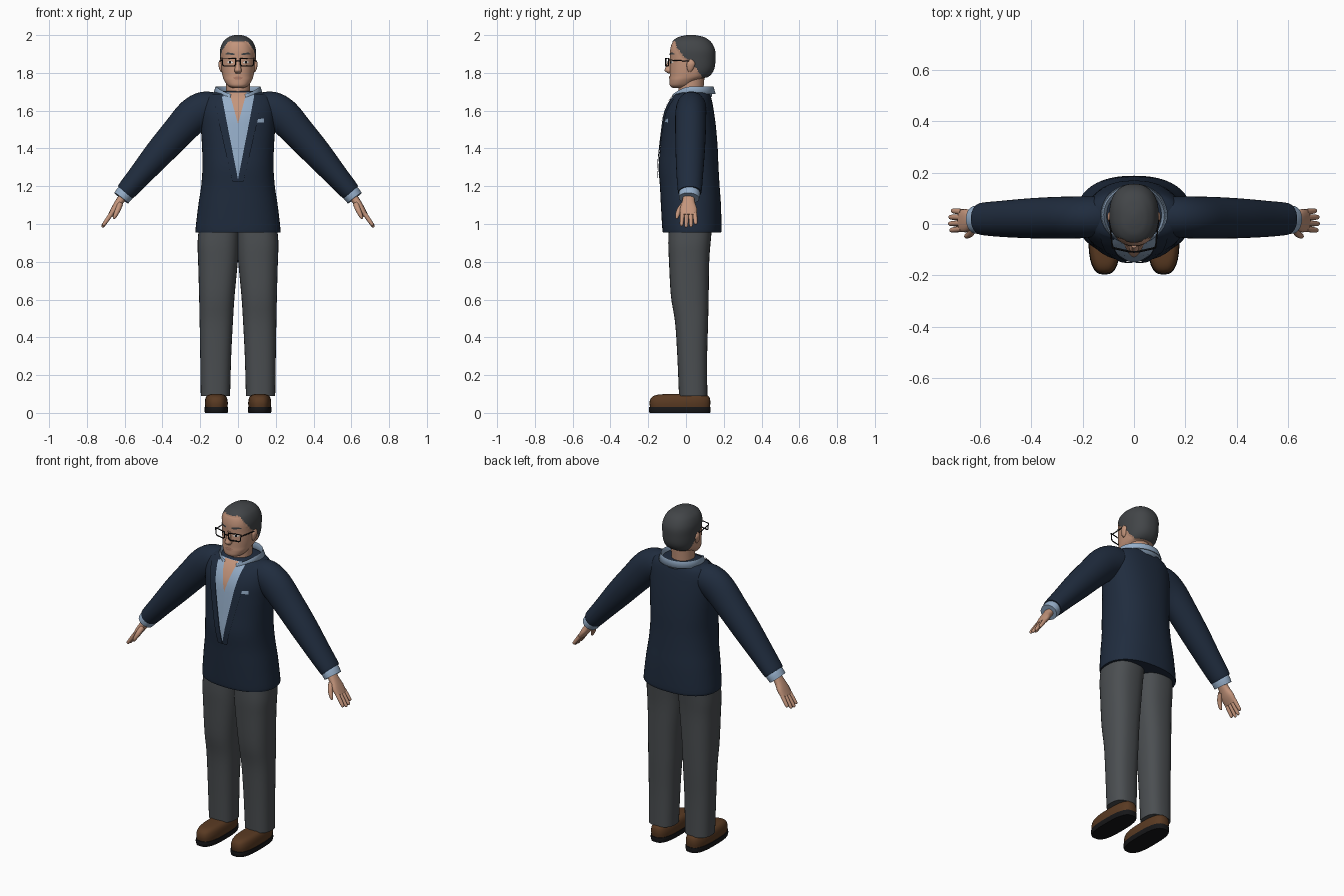
import bpy, bmesh, math
from mathutils import Vector
from mathutils.bvhtree import BVHTree

if "Cube" in bpy.data.objects:
    bpy.data.objects.remove(bpy.data.objects["Cube"])


def material(name, *rgb):
    mat = bpy.data.materials.new(name)
    mat.use_nodes = True
    mat.diffuse_color = (*rgb, 1)
    mat.node_tree.nodes["Principled BSDF"].inputs["Base Color"].default_value = (*rgb, 1)
    return mat


NAVY = material("navy wool", .014, .025, .048)
SHIRT = material("light blue cotton", .3, .42, .58)
GREY = material("grey trouser cloth", .07, .077, .083)
SKIN = material("skin", .55, .3, .2)
LIP = material("lip", .4, .19, .13)
HAIR = material("dark grey hair", .055, .06, .065)
BROWN = material("brown leather", .1, .042, .016)
BLACK = material("black", .008, .008, .009)
WHITE = material("eye white", .75, .75, .72)


def finish(name, bm, mat, angle=50):
    bmesh.ops.remove_doubles(bm, verts=bm.verts, dist=.0001)
    bmesh.ops.recalc_face_normals(bm, faces=bm.faces)
    mesh = bpy.data.meshes.new(name)
    bm.to_mesh(mesh)
    bm.free()
    mesh.materials.append(mat)
    mesh.shade_smooth()
    mesh.set_sharp_from_angle(angle=math.radians(angle))
    obj = bpy.data.objects.new(name, mesh)
    bpy.context.collection.objects.link(obj)
    return obj


def spline(keys, steps):
    """Smooth curve through keys of any width."""
    keys = [Vector(k) for k in keys]
    out = []
    for i in range(len(keys) - 1):
        b, c = keys[i], keys[i + 1]
        a, d = keys[max(i - 1, 0)], keys[min(i + 2, len(keys) - 1)]
        for s in range(steps):
            t = s / steps
            out.append(b + (c - a) * (t / 2) + (a * 2 - b * 5 + c * 4 - d) * (t * t / 2)
                       + (b * 3 - a - c * 3 + d) * (t ** 3 / 2))
    return out + [keys[-1]]


def loft(name, keys, mat, upright=False, power=2, sides=32, steps=4, side=1):
    """Skin rounded rings; each key is x, y, z, radius across, radius in depth."""
    rows = spline(keys, steps)
    centres = [Vector(r[:3]) for r in rows]
    bm = bmesh.new()
    rings = []
    for i, row in enumerate(rows):
        t = centres[min(i + 1, len(rows) - 1)] - centres[max(i - 1, 0)]
        t = Vector((0, 0, 1)) if upright else t.normalized()
        v = (Vector((0, 1, 0)) - t * t.y).normalized()
        u = v.cross(t)
        ring = []
        for k in range(sides):
            a = math.tau * k / sides
            c, s = math.cos(a), math.sin(a)
            p = centres[i] + u * (row[3] * math.copysign(abs(c) ** (2 / power), c)) \
                + v * (row[4] * math.copysign(abs(s) ** (2 / power), s))
            ring.append(bm.verts.new((p.x * side, p.y, p.z)))
        rings.append(ring)
    for lo, hi in zip(rings, rings[1:]):
        for k in range(sides):
            n = (k + 1) % sides
            bm.faces.new((lo[k], lo[n], hi[n], hi[k]))
    bm.faces.new(rings[0])
    bm.faces.new(rings[-1])
    return finish(name, bm, mat)


def extents(keys):
    """Turn z, x min, x max, y min, y max into ring keys."""
    return [((a + b) / 2, (c + d) / 2, z, (b - a) / 2, (d - c) / 2) for z, a, b, c, d in keys]


def patch(name, corners, target, mat, lift=.004, n=14, side=1):
    """Thin panel laid on the front of a target; corners are x, z pairs."""
    tree = BVHTree.FromPolygons([v.co for v in target.data.vertices],
                                [p.vertices for p in target.data.polygons])
    a, b, c, d = [Vector((x * side, z)) for x, z in corners]
    bm = bmesh.new()
    grid = []
    for i in range(n + 1):
        row = []
        for j in range(n + 1):
            p = a.lerp(b, i / n).lerp(d.lerp(c, i / n), j / n)
            hit = tree.ray_cast(Vector((p.x, -1, p.y)), Vector((0, 1, 0)))[0]
            y = hit.y if hit else 0
            row.append(bm.verts.new((p.x, y - lift, p.y)))
        grid.append(row)
    for i in range(n):
        for j in range(n):
            bm.faces.new((grid[i][j], grid[i + 1][j], grid[i + 1][j + 1], grid[i][j + 1]))
    obj = finish(name, bm, mat)
    if sum(p.normal.y for p in obj.data.polygons) > 0:
        obj.data.flip_normals()
    return obj


def wire(name, points, mat, radius, closed=False):
    curve = bpy.data.curves.new(name, "CURVE")
    curve.dimensions = "3D"
    curve.bevel_depth = radius
    curve.bevel_resolution = 1
    line = curve.splines.new("POLY")
    line.points.add(len(points) - 1)
    for p, co in zip(line.points, points):
        p.co = (*co, 1)
    line.use_cyclic_u = closed
    curve.materials.append(mat)
    bpy.context.collection.objects.link(bpy.data.objects.new(name, curve))


# Jacket body
torso = [(.955, .22, -.12, .182), (.97, .225, -.125, .188), (1.1, .21, -.133, .185),
         (1.2, .195, -.138, .178), (1.3, .188, -.145, .172), (1.4, .19, -.137, .168),
         (1.5, .196, -.127, .16), (1.58, .2, -.116, .15), (1.64, .195, -.092, .14),
         (1.68, .17, -.066, .13), (1.7, .12, -.045, .12), (1.705, .08, -.03, .1)]
jacket = loft("jacket_body", extents([(z, -w, w, f, b) for z, w, f, b in torso]),
              NAVY, True, 2.3, 48)

# Shirt front, open neck, lapels and pocket square
patch("shirt_front", [(-.09, 1.695), (.09, 1.695), (0, 1.235), (0, 1.235)], jacket, SHIRT)
patch("open_neck", [(-.045, 1.695), (.045, 1.695), (0, 1.53), (0, 1.53)], jacket, SKIN, .007)
patch("pocket_square", [(.1, 1.556), (.137, 1.558), (.137, 1.538), (.1, 1.538)], jacket, SHIRT)

# Collar: flared band that dips and parts at the front
bm = bmesh.new()
pairs = []
for i in range(41):
    a = math.radians(-162 + 324 * i / 40)
    front = max(0, -math.cos(a)) ** 2
    pairs.append([bm.verts.new((rx * math.sin(a), .035 + ry * math.cos(a), z - dip * front))
                  for rx, ry, z, dip in ((.095, .095, 1.675, .025), (.118, .11, 1.728, .045),
                                         (.132, .122, 1.69, .045))])
for p, q in zip(pairs, pairs[1:]):
    for k in range(2):
        bm.faces.new((p[k], q[k], q[k + 1], p[k + 1]))
collar = finish("shirt_collar", bm, SHIRT)
collar.modifiers.new("thickness", "SOLIDIFY").thickness = .006

# Neck and head
loft("neck", extents([(1.58, -.06, .06, -.03, .09), (1.68, -.062, .062, -.04, .09),
                      (1.8, -.065, .065, -.035, .1)]), SKIN, True)
skull = [(1.72, .03, -.07, -.01), (1.733, .055, -.085, .03), (1.76, .073, -.087, .07),
         (1.785, .082, -.086, .12), (1.82, .088, -.086, .145), (1.87, .091, -.085, .152),
         (1.92, .091, -.084, .15), (1.96, .077, -.072, .13), (1.983, .053, -.045, .1),
         (1.993, .03, -.012, .065), (1.997, .01, .015, .04)]
head = loft("head", extents([(z, -w, w, f, b) for z, w, f, b in skull]), SKIN, True, 2.3, 96, 8)

# Hair: head faces above a hairline, slightly raised
head.data.materials.append(HAIR)
hairline = [(-.09, 1.97), (-.07, 1.962), (-.01, 1.885), (.03, 1.86), (.085, 1.777), (.3, 1.777)]


def is_hair(p):
    for (y0, z0), (y1, z1) in zip(hairline, hairline[1:]):
        if y0 <= p.y < y1:
            recede = .022 * math.exp(-((abs(p.x) - .045) / .02) ** 2) if p.y < 0 else 0
            return p.z > z0 + (z1 - z0) * (p.y - y0) / (y1 - y0) + recede
    return False


raised = set()
for face in head.data.polygons:
    if is_hair(face.center):
        face.material_index = 1
        raised.update(face.vertices)
normals = {i: head.data.vertices[i].normal.copy() for i in raised}
for i in raised:
    head.data.vertices[i].co += normals[i] * .004

# Face
loft("nose", [(0, -.085, 1.798, .012, .01), (0, -.088, 1.812, .02, .025),
              (0, -.086, 1.835, .014, .02), (0, -.083, 1.875, .01, .01)], SKIN, True, sides=16)
patch("upper_lip", [(-.026, 1.774), (.026, 1.774), (.012, 1.78), (-.012, 1.78)], head, LIP, .003)
patch("lower_lip", [(-.026, 1.773), (.026, 1.773), (.014, 1.764), (-.014, 1.764)], head, LIP, .004)
wire("glasses_bridge", [(-.014, -.108, 1.862), (.014, -.108, 1.862)], BLACK, .003)

for side, label in ((1, "left"), (-1, "right")):
    # Eyes, brows, ears and glasses
    patch(label + "_eye", [(.024, 1.855), (.042, 1.848), (.06, 1.857), (.042, 1.866)],
          head, WHITE, .003, side=side)
    patch(label + "_iris", [(.037, 1.85), (.047, 1.85), (.047, 1.863), (.037, 1.863)],
          head, BLACK, .005, 4, side)
    patch(label + "_brow", [(.018, 1.894), (.07, 1.899), (.055, 1.908), (.02, 1.903)],
          head, HAIR, .004, side=side)
    loft(label + "_ear", [(.087, .02, 1.805, .004, .006), (.09, .022, 1.82, .009, .016),
                          (.093, .026, 1.85, .011, .022), (.091, .026, 1.872, .004, .008)],
         SKIN, True, sides=16, side=side)
    rim = [(.013, -.108, 1.876), (.084, -.092, 1.878), (.081, -.092, 1.842),
           (.072, -.096, 1.836), (.022, -.107, 1.836), (.014, -.108, 1.844)]
    wire(label + "_rim", [(x * side, y, z) for x, y, z in rim], BLACK, .0035, True)
    wire(label + "_temple", [(.084 * side, -.092, 1.868), (.096 * side, .02, 1.862)], BLACK, .003)

    # Lapel
    patch(label + "_lapel", [(.088, 1.69), (.135, 1.685), (.03, 1.225), (0, 1.225)],
          jacket, NAVY, .008, side=side)

    # Sleeve and cuff
    loft(label + "_sleeve", [(.1, .03, 1.62, .07, .075), (.17, .028, 1.612, .091, .08),
                             (.237, .025, 1.573, .094, .082), (.32, .024, 1.485, .085, .081),
                             (.42, .022, 1.373, .076, .077), (.52, .02, 1.257, .062, .07),
                             (.585, .02, 1.182, .054, .064), (.598, .02, 1.167, .05, .06)],
         NAVY, side=side)
    loft(label + "_cuff", [(.58, .018, 1.185, .042, .05), (.598, .018, 1.163, .048, .056),
                           (.618, .016, 1.137, .046, .054)], SHIRT, side=side)

    # Hand
    loft(label + "_palm", [(.605, .015, 1.15, .022, .03), (.63, .013, 1.115, .021, .034),
                           (.652, .013, 1.08, .019, .045), (.676, .013, 1.045, .013, .043)],
         SKIN, power=2.4, sides=20, side=side)
    for i, reach in enumerate((.9, 1, .97, .78)):
        y = -.019 + .022 * i
        tip = Vector((.05, .004 * (i - 1.5), -.072)) * reach
        base = Vector((.67, y, 1.055))
        loft(f"{label}_finger_{i + 1}",
             [(*(base + tip * t), r, r) for t, r in ((0, .012), (.5, .011), (.9, .009), (1, .004))],
             SKIN, sides=12, side=side)
    loft(label + "_thumb", [(.625, -.01, 1.105, .016, .016), (.636, -.035, 1.075, .014, .014),
                            (.65, -.046, 1.045, .011, .011), (.657, -.049, 1.028, .005, .005)],
         SKIN, sides=12, side=side)

    # Trouser leg
    loft(label + "_trouser_leg",
         extents([(.09, .042, .197, -.037, .113), (.3, .036, .2, -.046, .112),
                  (.48, .027, .203, -.058, .117), (.62, .018, .206, -.08, .12),
                  (.8, .001, .211, -.09, .123), (.9, -.005, .214, -.094, .13),
                  (1, -.01, .205, -.09, .14)]), GREY, True, 2.5, side=side)

    # Shoe and sole
    loft(label + "_shoe",
         extents([(.026, .056, .174, -.19, .126), (.055, .054, .176, -.193, .129),
                  (.08, .059, .171, -.184, .125), (.094, .07, .16, -.16, .112),
                  (.099, .085, .145, -.12, .09)]), BROWN, True, 2.8, side=side)
    loft(label + "_sole", extents([(0, .055, .175, -.193, .128), (.015, .052, .178, -.197, .131),
                                   (.03, .053, .177, -.196, .13)]), BLACK, True, 2.8, side=side)
